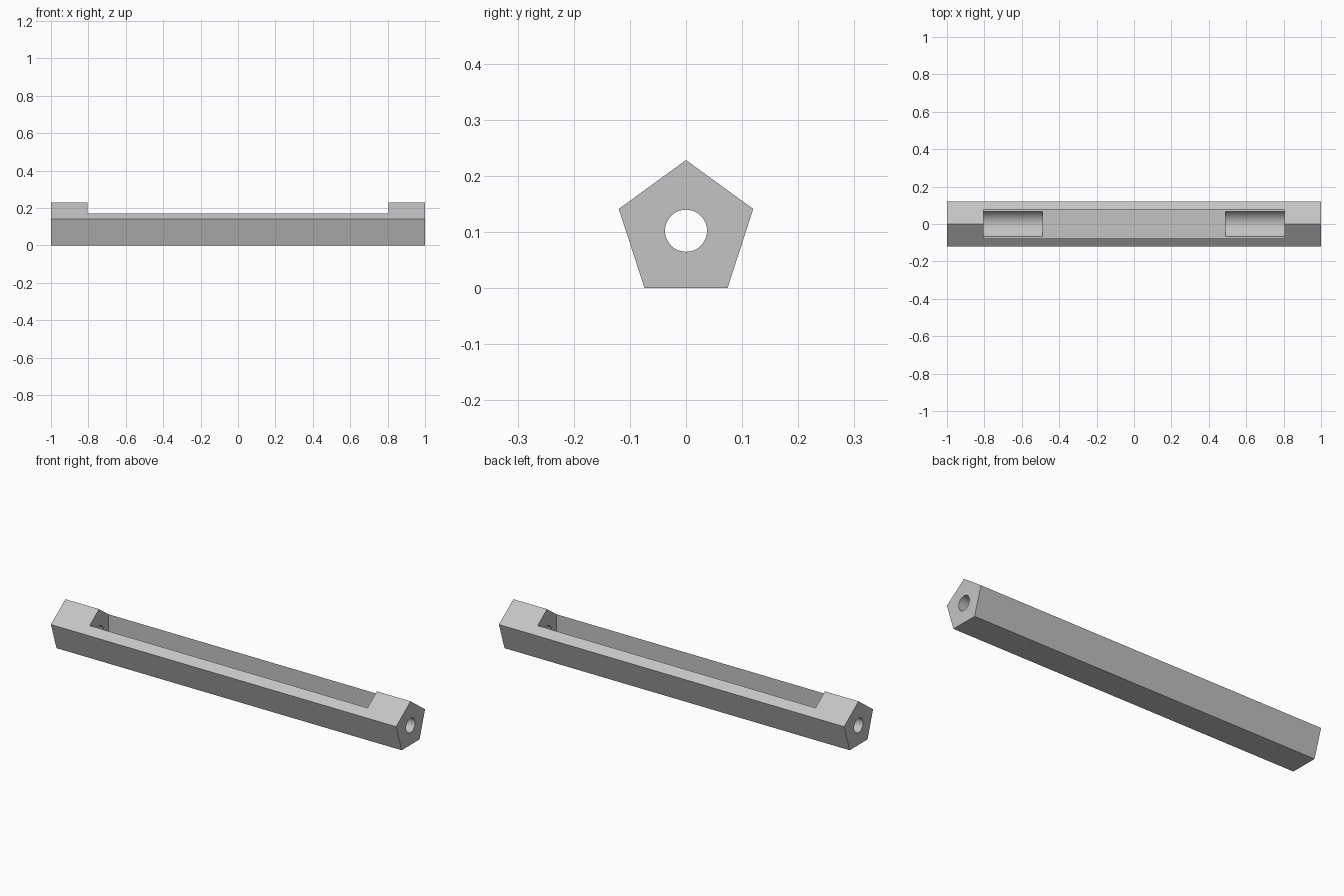
import bpy, bmesh, math

cube = bpy.data.objects.get("Cube")
if cube:
    bpy.data.objects.remove(cube, do_unlink=True)

RADIUS = 0.126                                   # five-sided bar, corner radius
AXIS_Z = RADIUS * math.cos(math.pi / 5)          # bar rests on one flat side
SLOT_END, SLOT_HALF, SLOT_FLOOR = 0.805, 0.078, 0.064

grey = bpy.data.materials.new("light grey")
grey.use_nodes = True
colour = (0.55, 0.55, 0.55, 1)
grey.diffuse_color = colour
grey.node_tree.nodes["Principled BSDF"].inputs["Base Color"].default_value = colour


def make_prism(name, outline, x0, x1):
    """Extrude a closed (y, z) outline along x."""
    bm = bmesh.new()
    face = bm.faces.new([bm.verts.new((x0, y, z)) for y, z in outline])
    cap = bmesh.ops.extrude_face_region(bm, geom=[face])["geom"]
    moved = [v for v in cap if isinstance(v, bmesh.types.BMVert)]
    bmesh.ops.translate(bm, verts=moved, vec=(x1 - x0, 0, 0))
    bmesh.ops.recalc_face_normals(bm, faces=bm.faces)
    mesh = bpy.data.meshes.new(name)
    bm.to_mesh(mesh)
    bm.free()
    mesh.materials.append(grey)
    obj = bpy.data.objects.new(name, mesh)
    bpy.context.collection.objects.link(obj)
    return obj


def ring(sides, radius):
    """Regular outline around the bar's axis, one corner pointing up."""
    turns = [math.pi / 2 + math.tau * i / sides for i in range(sides)]
    return [(radius * math.cos(a), AXIS_Z + radius * math.sin(a)) for a in turns]


def cut(target, cutter):
    cutter.hide_render = True
    mod = target.modifiers.new("cut", "BOOLEAN")
    mod.operation = "DIFFERENCE"
    mod.solver = "EXACT"
    mod.object = cutter
    bpy.context.view_layer.objects.active = target
    bpy.ops.object.modifier_apply(modifier=mod.name)
    bpy.data.objects.remove(cutter, do_unlink=True)


# Pentagonal bar
bar = make_prism("slotted_bar", ring(5, RADIUS), -1, 1)

# Long slot open at the top ridge
slot = [(-SLOT_HALF, SLOT_FLOOR), (SLOT_HALF, SLOT_FLOOR),
        (SLOT_HALF, 0.3), (-SLOT_HALF, 0.3)]
cut(bar, make_prism("slot_cutter", slot, -SLOT_END, SLOT_END))

# Rounded cradle in the slot floor and round hole through each end
for side in (-1, 1):
    cut(bar, make_prism("cradle_cutter", ring(64, SLOT_HALF - 0.001),
                        side * 0.49, side * (SLOT_END - 0.0005)))
    cut(bar, make_prism("hole_cutter", ring(48, 0.0375), side * 0.78, side * 1.05))

# Smooth round walls, crisp flat sides
bpy.ops.object.select_all(action="DESELECT")
bar.select_set(True)
bpy.context.view_layer.objects.active = bar
bpy.ops.object.shade_smooth_by_angle(angle=math.radians(25))
